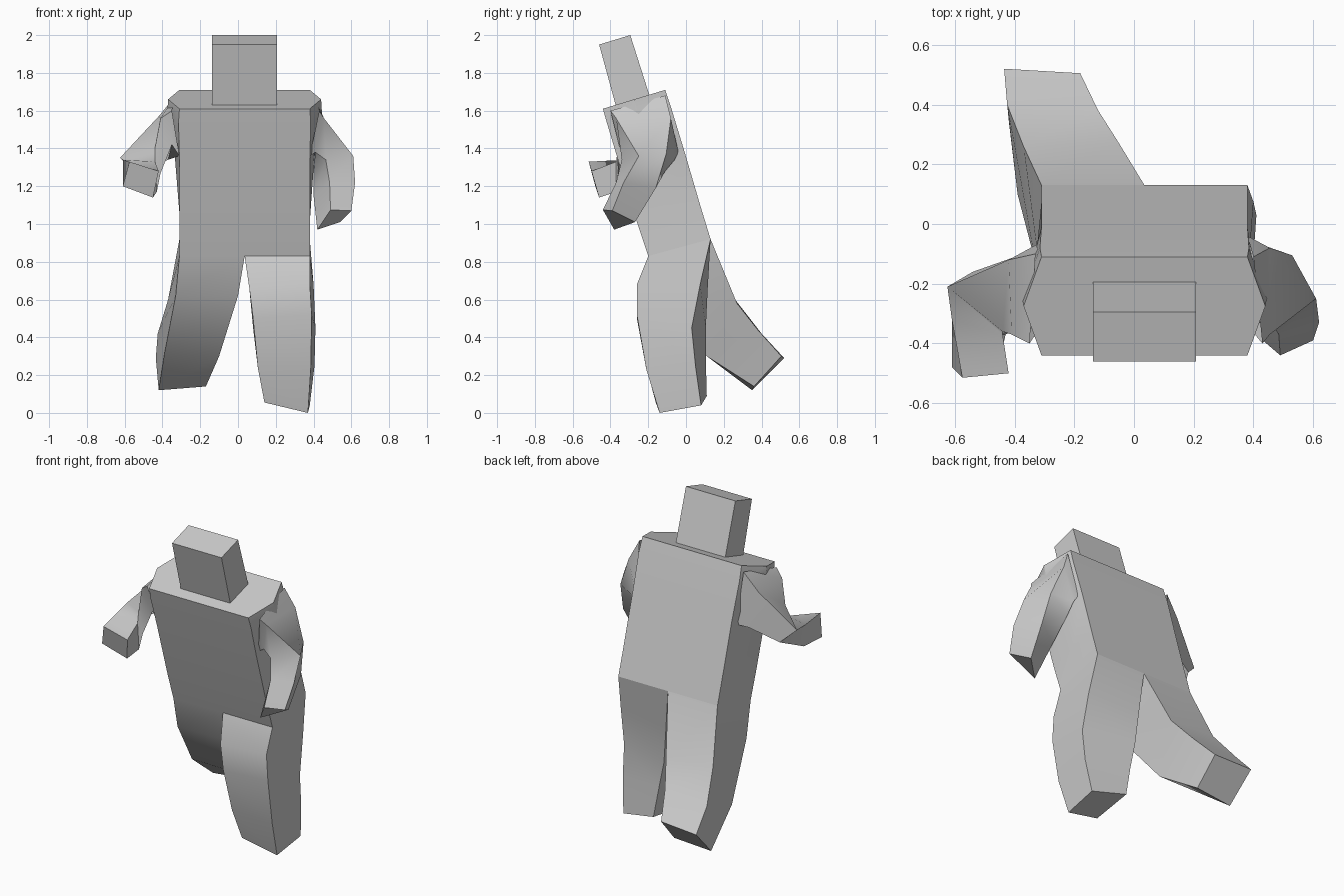
import bpy, bmesh
from math import radians

CX = 0.035  # centre line of the body


def loft(name, rings, cap_start=False, cap_end=True, angle=35):
    """Skin a list of equal-length point rings into one smooth-by-angle object."""
    bm = bmesh.new()
    vs = [[bm.verts.new(p) for p in r] for r in rings]
    n = len(rings[0])
    for a, b in zip(vs, vs[1:]):
        for i in range(n):
            j = (i + 1) % n
            bm.faces.new((a[i], a[j], b[j], b[i]))
    if cap_start:
        bm.faces.new(vs[0])
    if cap_end:
        bm.faces.new(vs[-1])
    bmesh.ops.recalc_face_normals(bm, faces=bm.faces)
    me = bpy.data.meshes.new(name)
    bm.to_mesh(me)
    bm.free()
    ob = bpy.data.objects.new(name, me)
    bpy.context.collection.objects.link(ob)
    bpy.ops.object.select_all(action='DESELECT')
    ob.select_set(True)
    bpy.context.view_layer.objects.active = ob
    bpy.ops.object.shade_smooth_by_angle(angle=radians(angle))
    return ob


def body_ring(yf, zf, yb, zb, w, side):
    """Eight-point torso section: flat front and back, slightly swollen sides."""
    ym, zm = (yf + yb) / 2, (zf + zb) / 2
    return [(CX - w, yf, zf), (CX, yf, zf), (CX + w, yf, zf), (CX + side, ym, zm),
            (CX + w, yb, zb), (CX, yb, zb), (CX - w, yb, zb), (CX - side, ym, zm)]


# Torso leaning forward, hips to shoulders
loft("torso", [
    body_ring(-0.20, 0.83, 0.13, 0.92, 0.345, 0.345),
    body_ring(-0.26, 1.01, 0.075, 1.10, 0.345, 0.345),
    body_ring(-0.36, 1.34, -0.01, 1.39, 0.345, 0.37),
    body_ring(-0.42, 1.54, -0.08, 1.62, 0.35, 0.41),
    body_ring(-0.44, 1.61, -0.11, 1.71, 0.345, 0.405),
])

# Block head tilted with the torso
H = 0.172
loft("head", [
    [(CX - H, -0.37, 1.62), (CX + H, -0.37, 1.62), (CX + H, -0.19, 1.67), (CX - H, -0.19, 1.67)],
    [(CX - H, -0.46, 1.95), (CX + H, -0.46, 1.95), (CX + H, -0.295, 2.0), (CX - H, -0.295, 2.0)],
])


def hip(s):
    return [(CX, -0.20, 0.83), (CX + s * 0.345, -0.20, 0.83),
            (CX + s * 0.345, 0.13, 0.92), (CX, 0.13, 0.92)]


# Legs: corners run front-inner, front-outer, back-outer, back-inner
loft("standing_leg", [
    hip(1),
    [(0.06, -0.26, 0.66), (0.38, -0.26, 0.68), (0.40, 0.075, 0.68), (0.06, 0.115, 0.66)],
    [(0.08, -0.26, 0.50), (0.39, -0.26, 0.52), (0.41, 0.03, 0.45), (0.08, 0.105, 0.45)],
    [(0.105, -0.21, 0.24), (0.385, -0.21, 0.23), (0.405, 0.05, 0.25), (0.115, 0.105, 0.28)],
    [(0.14, -0.16, 0.055), (0.37, -0.14, 0.0), (0.38, 0.08, 0.04), (0.15, 0.11, 0.09)],
], angle=40)
loft("trailing_leg", [
    hip(-1),
    [(0.0, -0.13, 0.62), (-0.33, -0.13, 0.62), (-0.37, 0.26, 0.60), (-0.05, 0.27, 0.58)],
    [(-0.10, 0.11, 0.30), (-0.39, 0.10, 0.31), (-0.425, 0.40, 0.42), (-0.12, 0.38, 0.44)],
    [(-0.17, 0.36, 0.14), (-0.42, 0.35, 0.12), (-0.435, 0.52, 0.29), (-0.18, 0.505, 0.30)],
], angle=40)

# Arms: corners run top-back, top-front, bottom-front, bottom-back at the shoulder
loft("raised_arm", [
    [(-0.33, -0.10, 1.68), (-0.35, -0.40, 1.60), (-0.31, -0.34, 1.36), (-0.31, -0.06, 1.36)],
    [(-0.42, -0.12, 1.57), (-0.41, -0.37, 1.56), (-0.35, -0.35, 1.42), (-0.37, -0.10, 1.34)],
    [(-0.625, -0.21, 1.35), (-0.44, -0.36, 1.40), (-0.41, -0.36, 1.27), (-0.54, -0.16, 1.27)],
    [(-0.61, -0.32, 1.34), (-0.44, -0.37, 1.33), (-0.43, -0.37, 1.17), (-0.61, -0.30, 1.21)],
    [(-0.575, -0.515, 1.33), (-0.42, -0.50, 1.28), (-0.45, -0.46, 1.14), (-0.61, -0.48, 1.20)],
], angle=45)
loft("lowered_arm", [
    [(0.40, -0.11, 1.68), (0.43, -0.40, 1.60), (0.38, -0.34, 1.36), (0.38, -0.04, 1.38)],
    [(0.455, -0.08, 1.56), (0.455, -0.37, 1.56), (0.41, -0.33, 1.38), (0.40, -0.06, 1.34)],
    [(0.53, -0.105, 1.37), (0.61, -0.25, 1.36), (0.465, -0.34, 1.34), (0.40, -0.11, 1.28)],
    [(0.55, -0.16, 1.19), (0.62, -0.33, 1.22), (0.485, -0.37, 1.22), (0.40, -0.24, 1.15)],
    [(0.54, -0.27, 1.01), (0.60, -0.39, 1.07), (0.49, -0.44, 1.075), (0.42, -0.38, 0.97)],
], angle=45)
